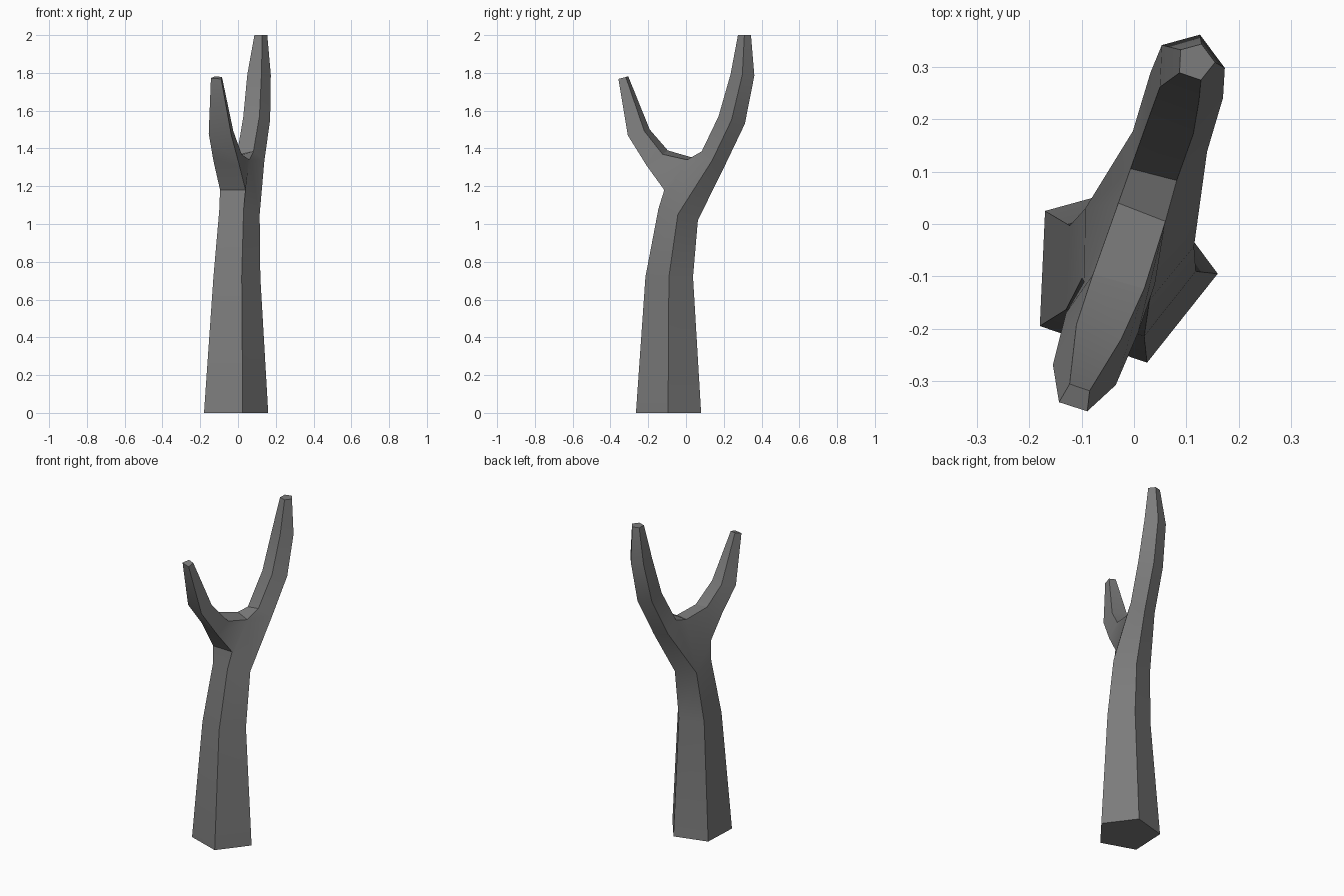
import bpy
import bmesh
from math import radians
from mathutils import Matrix, Vector

cube = bpy.data.objects.get("Cube")
if cube:
    bpy.data.objects.remove(cube, do_unlink=True)

# Single bark colour
bark = bpy.data.materials.new("grey bark")
bark.use_nodes = True
colour = (0.2, 0.2, 0.2, 1)
bark.diffuse_color = colour
bark.node_tree.nodes["Principled BSDF"].inputs["Base Color"].default_value = colour

# Cross-sections: five-sided trunk and four-sided side branch
TRUNK = [(-.185, -.105), (.02, -.175), (.155, -.005), (.025, .17), (-.175, .115)]
BRANCH = [(-.029, .058), (.056, .028), (.046, -.062), (-.074, -.022)]

bm = bmesh.new()


def ring(section, centre, scale, tilt=0):
    """Add one tilted copy of a cross-section and return its vertices."""
    turn = Matrix.Rotation(radians(tilt), 3, "X")
    return [bm.verts.new(Vector(centre) + turn @ Vector((x, y, 0)) * scale)
            for x, y in section]


def bridge(lower, upper, skip=()):
    """Join two rings with quads, leaving out the sides listed in skip."""
    count = len(lower)
    for i in range(count):
        if i not in skip:
            j = (i + 1) % count
            bm.faces.new((lower[i], lower[j], upper[j], upper[i]))


def sweep(rings):
    for lower, upper in zip(rings, rings[1:]):
        bridge(lower, upper)


# Trunk, leaning back near the fork
trunk = [
    ring(TRUNK, (.005, -.09, 0), 1),
    ring(TRUNK, (.005, -.087, .72), .73),
    ring(TRUNK, (.017, -.04, 1.05), .63, -16),
]
sweep(trunk)
bm.faces.new(trunk[0])

# Tall rear branch
rear = [
    ring(TRUNK, (.073, .14, 1.335), .43, -41),
    ring(TRUNK, (.105, .243, 1.55), .42, -16),
    ring(TRUNK, (.117, .3, 1.79), .365, -4),
    ring(TRUNK, (.124, .31, 2), .2),
]
sweep(rear)
bm.faces.new(rear[-1])

# Fork: crotch edge above, front lip below
fork = [bm.verts.new(p) for p in (
    (-.03, .04, 1.35), (.06, .005, 1.34), (.04, -.115, 1.18), (-.095, -.11, 1.18))]
crotch_l, crotch_r, lip_r, lip_l = fork
top = trunk[-1]
saddle = [crotch_l, crotch_r] + top[2:]
bridge(saddle, rear[0])
for face in ((top[0], top[1], lip_r, lip_l),
             (top[1], top[2], crotch_r, lip_r),
             (top[4], top[0], lip_l, crotch_l)):
    bm.faces.new(face)

# Short front branch
front = [
    fork,
    ring(BRANCH, (-.045, -.15, 1.35), 1.15, 36),
    ring(BRANCH, (-.081, -.248, 1.485), 1, 15),
    ring(BRANCH, (-.11, -.331, 1.775), .45, 15),
]
sweep(front)
bm.faces.new(front[-1])

bmesh.ops.recalc_face_normals(bm, faces=bm.faces)
mesh = bpy.data.meshes.new("forked_trunk")
bm.to_mesh(mesh)
bm.free()
mesh.materials.append(bark)

trunk_object = bpy.data.objects.new("forked_trunk", mesh)
bpy.context.collection.objects.link(trunk_object)
bpy.context.view_layer.objects.active = trunk_object
trunk_object.select_set(True)
bpy.ops.object.shade_smooth_by_angle(angle=radians(30))
